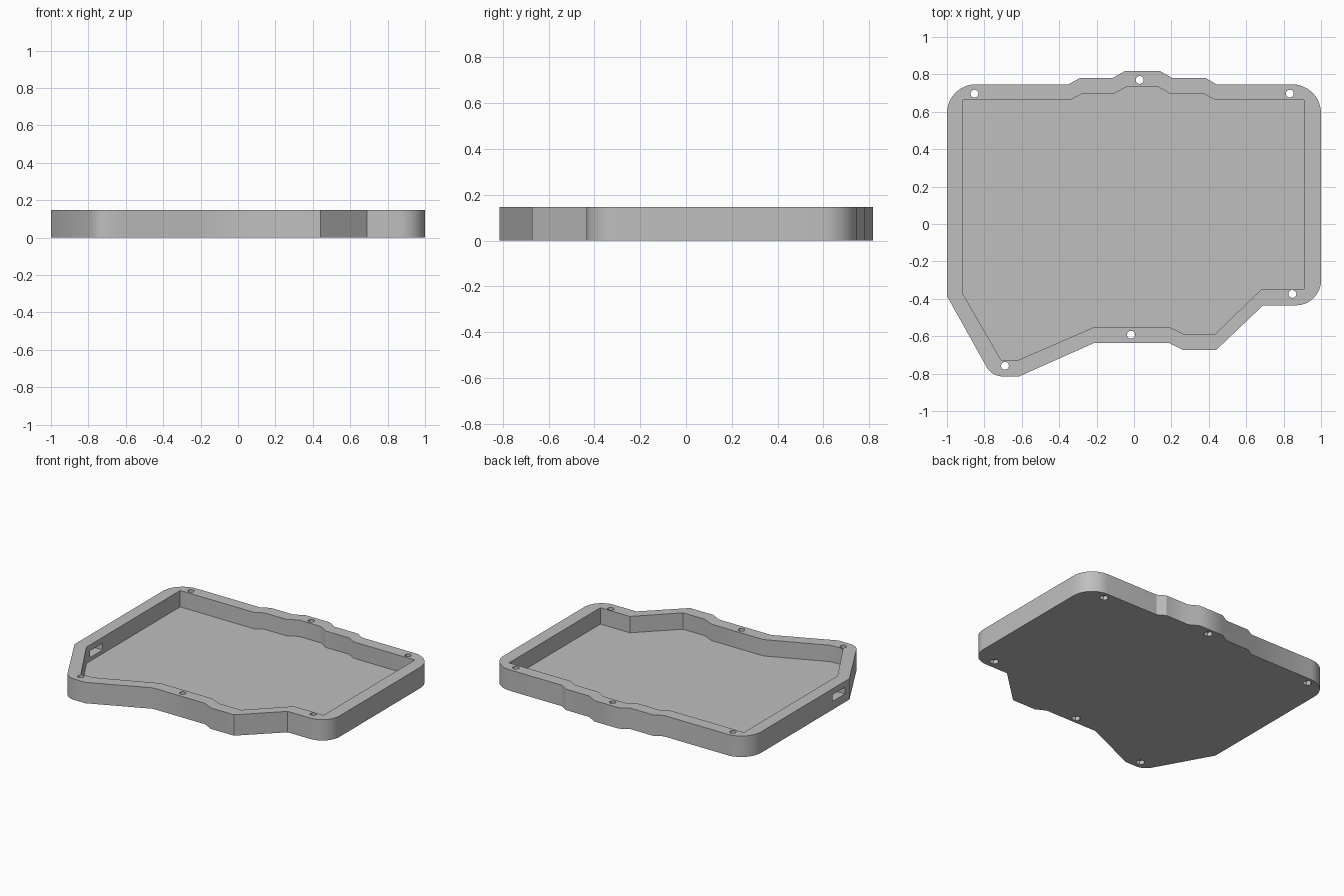
import bpy, bmesh, math
from mathutils import Vector

cube = bpy.data.objects.get("Cube")
if cube:
    bpy.data.objects.remove(cube, do_unlink=True)

HEIGHT, FLOOR = 0.147, 0.032

grey = bpy.data.materials.new("plain_grey")
grey.use_nodes = True
grey.diffuse_color = (0.52, 0.52, 0.52, 1)
grey.node_tree.nodes["Principled BSDF"].inputs["Base Color"].default_value = grey.diffuse_color


def rounded(points, radii, steps=12):
    """Replace chosen corners of a closed outline with tangent arcs."""
    result = []
    for i, p in enumerate(points):
        p = Vector(p)
        radius = radii.get(i, 0)
        if not radius:
            result.append(p)
            continue
        a = (Vector(points[i - 1]) - p).normalized()
        b = (Vector(points[(i + 1) % len(points)]) - p).normalized()
        half = a.angle(b) / 2
        centre = p + (a + b).normalized() * radius / math.sin(half)
        start = p + a * radius / math.tan(half) - centre
        end = p + b * radius / math.tan(half) - centre
        sweep = start.angle(end)
        for k in range(steps + 1):
            t = k / steps
            mix = start * math.sin((1 - t) * sweep) + end * math.sin(t * sweep)
            result.append(centre + mix / math.sin(sweep))
    return result


def prism(name, outline, bottom, top):
    """Extrude an outline upwards into a closed solid."""
    bm = bmesh.new()
    face = bm.faces.new([bm.verts.new((p[0], p[1], bottom)) for p in outline])
    moved = bmesh.ops.extrude_face_region(bm, geom=[face])["geom"]
    verts = [v for v in moved if isinstance(v, bmesh.types.BMVert)]
    bmesh.ops.translate(bm, verts=verts, vec=(0, 0, top - bottom))
    bmesh.ops.recalc_face_normals(bm, faces=bm.faces)
    mesh = bpy.data.meshes.new(name)
    bm.to_mesh(mesh)
    bm.free()
    mesh.materials.append(grey)
    obj = bpy.data.objects.new(name, mesh)
    bpy.context.collection.objects.link(obj)
    return obj


def ring(x, y, radius, sides):
    return [(x + radius * math.cos(math.tau * k / sides),
             y + radius * math.sin(math.tau * k / sides)) for k in range(sides)]


def cut(target, cutter):
    """Subtract a solid from the target and discard it."""
    cutter.hide_render = True
    mod = target.modifiers.new("cut", "BOOLEAN")
    mod.operation, mod.solver, mod.object = "DIFFERENCE", "EXACT", cutter
    bpy.context.view_layer.objects.active = target
    bpy.ops.object.modifier_apply(modifier=mod.name)
    bpy.data.objects.remove(cutter, do_unlink=True)


# Outer case outline, clockwise from the back corner on the -x side
outer = [(-1, .747), (-.35, .747), (-.29, .78), (-.115, .78), (-.05, .817), (.14, .817),
         (.205, .78), (.385, .78), (.44, .747), (1, .747), (1, -.435), (.69, -.435),
         (.44, -.673), (.26, -.673), (.19, -.637), (-.215, -.637), (-.615, -.815),
         (-.76, -.815), (-1, -.385)]
case = prism("case", rounded(outer, {0: .155, 9: .155, 10: .135, 17: .1}), 0, HEIGHT)

# Pocket inside the rim
inner = [(-.914, .663), (-.34, .663), (-.28, .695), (-.11, .695), (-.04, .733), (.13, .733),
         (.195, .695), (.375, .695), (.435, .663), (.91, .663), (.91, -.35), (.68, -.35),
         (.435, -.588), (.265, -.588), (.19, -.552), (-.215, -.552), (-.62, -.728),
         (-.71, -.728), (-.914, -.375)]
cut(case, prism("pocket_cutter", inner, FLOOR, 1))

# Screw holes with hexagonal nut recesses underneath
for x, y in [(-.853, .697), (.03, .77), (.833, .697), (.847, -.374), (-.016, -.592), (-.69, -.758)]:
    cut(case, prism("screw_cutter", ring(x, y, .021, 24), -1, 1))
    cut(case, prism("nut_cutter", ring(x, y, .03, 6), -1, FLOOR - .004))

# Cable slot through the wall on the -x side
slot = [(-1.1, -.335), (-.85, -.335), (-.85, -.195), (-1.1, -.195)]
cut(case, prism("slot_cutter", slot, .058, .105))

# Smooth the rounded corners and keep the edges crisp
bpy.ops.object.select_all(action="DESELECT")
case.select_set(True)
bpy.context.view_layer.objects.active = case
bpy.ops.object.shade_smooth_by_angle(angle=math.radians(30))
